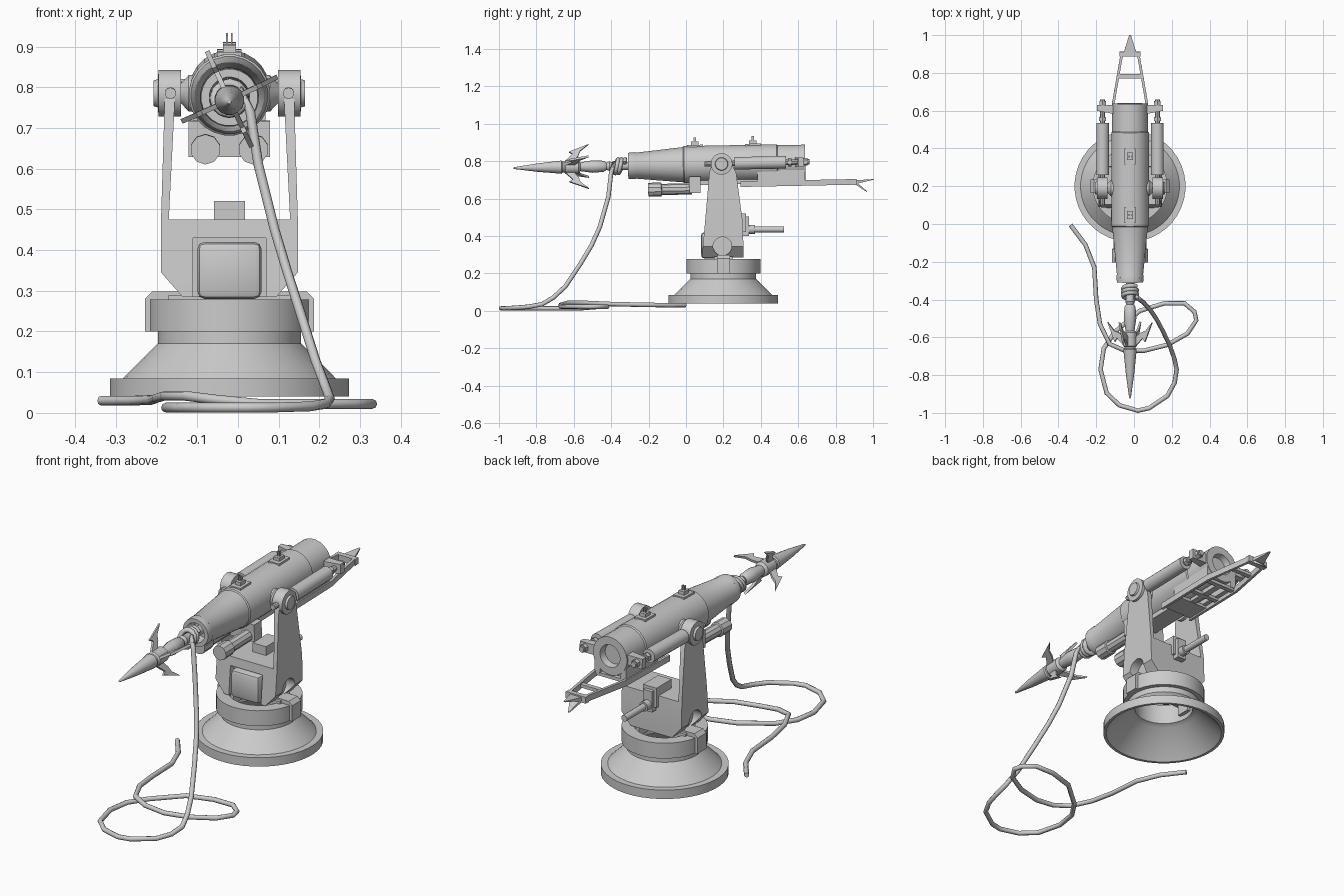
import bpy, bmesh, math
from mathutils import Matrix, Vector

if "Cube" in bpy.data.objects:
    bpy.data.objects.remove(bpy.data.objects["Cube"])

CX = -0.021                      # centre line of the gun
PIV = Vector((0, 0.19, 0.785))   # trunnion pivot
TILT = Matrix.Translation(PIV) @ Matrix.Rotation(0.02, 4, 'X') @ Matrix.Translation(-PIV)


def finish(name, bm, gun=False):
    bmesh.ops.recalc_face_normals(bm, faces=bm.faces)
    if gun:
        bm.transform(TILT)
    bm.transform(Matrix.Translation((CX, 0, 0)))
    me = bpy.data.meshes.new(name)
    bm.to_mesh(me)
    bm.free()
    ob = bpy.data.objects.new(name, me)
    bpy.context.collection.objects.link(ob)
    return ob


def lathe(name, prof, axis, org=(0, 0, 0), seg=16, closed=False, gun=False):
    """prof: (radius, height) pairs turned about an axis"""
    bm = bmesh.new()
    ox, oy, oz = org
    rings = []
    for r, h in prof:
        ring = []
        for i in range(seg if r > 0 else 1):
            a = 2 * math.pi * (i + 0.5) / seg
            c, s = r * math.cos(a), r * math.sin(a)
            p = {'X': (h, c, s), 'Y': (c, h, s), 'Z': (c, s, h)}[axis]
            ring.append(bm.verts.new((p[0] + ox, p[1] + oy, p[2] + oz)))
        rings.append(ring)
    for a, b in zip(rings, rings[1:] + rings[:1] if closed else rings[1:]):
        for i in range(seg):
            j = (i + 1) % seg
            if len(a) == 1:
                bm.faces.new((a[0], b[i], b[j]))
            elif len(b) == 1:
                bm.faces.new((a[i], a[j], b[0]))
            else:
                bm.faces.new((a[i], a[j], b[j], b[i]))
    return finish(name, bm, gun)


def rod(name, r, h0, h1, axis, org, seg=12, gun=False):
    return lathe(name, [(0, h0), (r, h0), (r, h1), (0, h1)], axis, org, seg, gun=gun)


def loft(name, rings, gun=False, bevel=0, mat=None):
    """skin between equal point loops, capped at the ends"""
    bm = bmesh.new()
    vs = [[bm.verts.new(p) for p in ring] for ring in rings]
    n = len(vs[0])
    for a, b in zip(vs, vs[1:]):
        for i in range(n):
            bm.faces.new((a[i], a[(i + 1) % n], b[(i + 1) % n], b[i]))
    bm.faces.new(vs[0])
    bm.faces.new(vs[-1])
    if bevel:
        bmesh.ops.bevel(bm, geom=bm.edges[:], offset=bevel, segments=2, profile=0.5, affect='EDGES')
    if mat:
        bm.transform(mat)
    return finish(name, bm, gun)


def rect(x0, x1, y0, y1, z):
    return [(x0, y0, z), (x1, y0, z), (x1, y1, z), (x0, y1, z)]


def box(name, x0, x1, y0, y1, z0, z1, gun=False, bevel=0):
    return loft(name, [rect(x0, x1, y0, y1, z0), rect(x0, x1, y0, y1, z1)], gun, bevel)


def cut(ob, cutter):
    m = ob.modifiers.new("cut", 'BOOLEAN')
    m.operation, m.object, m.solver = 'DIFFERENCE', cutter, 'EXACT'
    bpy.context.view_layer.objects.active = ob
    bpy.ops.object.modifier_apply(modifier=m.name)
    bpy.data.objects.remove(cutter)


# Hollow flared base with turntable ring
lathe("base", [(.294, .04), (.294, .085), (.262, .085), (.176, .171), (.176, .2), (.198, .2),
               (.198, .278), (.14, .278), (.14, .175), (.165, .165), (.275, .045), (.28, .04)],
      'Z', (0, .2, 0), 40, closed=True)
box("base_crossbar", -.15, .15, .15, .25, .255, .29)
for s in (-1, 1):
    pts = [(.12, .2), (.208, .2), (.208, .28), (.19, .298), (.12, .298)]
    loft("ring_clamp", [[(s * x, y, z) for x, z in pts] for y in (.165, .235)])

# Yoke: one tapered block with the middle and side notches cut away
sec = [(.285, .115, .085, .307), (.345, .168, .09, .307), (.475, .168, .102, .303),
       (.74, .16, .125, .268), (.79, .159, .14, .24)]
yoke = loft("yoke", [rect(-w, w, a, b, z) for z, w, a, b in sec])
cut(yoke, loft("cutter", [rect(-w, w, -.1, .6, z) for z, w in ((.475, .149), (.85, .13))]))
cut(yoke, box("cutter", -.09, .09, .05, .125, .27, .43))
for s in (-1, 1):
    cut(yoke, rod("cutter", .05, .12 * s, .2 * s, 'X', (0, .195, .345), 20))
box("front_housing", -.079, .079, .08, .2, .28, .42, bevel=.018)

# Crank gearbox and handle
box("gearbox", -.038, .038, .2, .32, .42, .52)
box("crank_plate", -.025, .025, .305, .338, .4, .505)
rod("crank_hub", .024, .33, .37, 'Y', (0, 0, .435))
rod("crank_handle", .016, .33, .525, 'Y', (0, 0, .435))

# Gun barrel with recessed breech and bored muzzle
lathe("barrel", [(0, .605), (.05, .605), (.056, .638), (.095, .638), (.095, .49), (.1, .485),
                 (.1, -.01), (.095, -.015), (.07, -.268), (.073, -.275), (.07, -.31),
                 (.05, -.31), (.045, -.25), (0, -.25)], 'Y', (0, 0, .785), 24, gun=True)

# Top sights
for y in (.05, .36):
    box("sight_base", -.03, .03, y - .042, y + .042, .865, .89, True)
    box("sight_block", -.016, .016, y - .02, y + .02, .885, .907, True)
    for s in (-1, 1):
        box("sight_prong", s * .006 - .002, s * .006 + .002, y - .006, y + .006, .9, .93, True)

# Paired side parts
for s in (-1, 1):
    # trunnion drum and axle
    lathe("trunnion", [(0, .05), (.05, .05), (.045, .1), (.025, .119), (.058, .119), (.058, .174),
                       (.035, .176), (.032, .186), (0, .186)] if s > 0 else
          [(0, -.05), (.05, -.05), (.045, -.1), (.025, -.119), (.058, -.119), (.058, -.174),
           (.035, -.176), (.032, -.186), (0, -.186)], 'X', (0, .19, .785), 20)
    # recoil cylinder, its rod and rear bracket
    c = (s * .145, 0, .787)
    rod("recoil_cylinder", .034, .26, .535, 'Y', c, 16, True)
    rod("recoil_rod", .014, .1, .66, 'Y', c, 10, True)
    rod("recoil_nut", .022, .545, .565, 'Y', c, 6, True)
    rod("recoil_end_nut", .02, .63, .65, 'Y', c, 6, True)
    loft("recoil_bracket", [[(s * .07, .58, z), (s * .175, .6, z), (s * .175, .63, z), (s * .07, .63, z)]
                            for z in (.762, .812)], True)
    # under-slung tubes
    t = (s * .059, 0, .655)
    lathe("under_tube", [(0, -.205), (.037, -.205), (.037, -.135), (.03, -.132), (.03, .03), (0, .03)],
          'Y', t, 10, gun=True)
    rod("muzzle_stud", .008, .835, .85, 'Z', (s * .045, -.28, -.015), 8, True)
    # shoulder frame rails converging to the rear
    path = [(.095, .29), (.095, .64), (.05, .9)]
    loft("frame_rail", [[(s * x, y, .66), (s * (x - .014), y, .66), (s * (x - .014), y, .69), (s * x, y, .69)]
                        for x, y in path], True)

# Underside saddle, tray and frame end
box("tube_saddle", -.1, .1, .015, .075, .632, .72, True)
box("under_rail", -.05, .05, .05, .4, .675, .72, True)
box("tray", -.09, .09, .3, .42, .668, .684, True)
for x in (-.088, .058):
    box("breech_support", x, x + .03, .38, .635, .68, .745, True)
box("tray_spine", -.016, .016, .4, .62, .67, .7, True)
for y in (.5, .62, .78):
    w = .09 if y < .7 else .065
    box("tray_bar", -w, w, y - .012, y + .012, .668, .684, True)
box("frame_end", -.056, .056, .885, .91, .658, .69, True)
for z in (.69, .625):
    loft("frame_spike", [[(-w, y, zz), (w, y, zz), (w, y, zz + h), (-w, y, zz + h)]
                         for w, y, zz, h in ((.035, .9, .663, .02), (.004, 1.0 if z > .65 else .965, z - .006, .004))], True)

# Harpoon
AX = (0, 0, .785)
lathe("harpoon", [(0, -.925), (.005, -.918), (.022, -.8), (.036, -.665), (.03, -.66), (.03, -.652),
                  (.037, -.645), (.037, -.575), (.024, -.565), (.034, -.5), (.03, -.44), (.02, -.425),
                  (.026, -.41), (.022, -.4), (.022, -.25), (0, -.25)], 'Y', AX, 16, gun=True)
# Four swept barbs with flukes
barb = [(.03, -.65), (.075, -.605), (.088, -.625), (.13, -.52), (.092, -.565), (.065, -.575), (.03, -.6)]
for k in range(4):
    m = Matrix.Translation(AX) @ Matrix.Rotation(math.radians(-25 - 90 * k), 4, 'Y')
    loft("barb", [[(r, y, z) for r, y in barb] for z in (-.006, .006)], True, mat=m)


def rope(name, pts, r):
    cu = bpy.data.curves.new(name, 'CURVE')
    cu.dimensions, cu.bevel_depth, cu.bevel_resolution, cu.use_fill_caps = '3D', r, 2, True
    sp = cu.splines.new('POLY')
    sp.points.add(len(pts) - 1)
    for p, c in zip(sp.points, pts):
        p.co = (*c, 1)
    ob = bpy.data.objects.new(name, cu)
    bpy.context.collection.objects.link(ob)


# Rope: coil around the shaft, drop to the ground, loops
coil = []
for i in range(37):
    a = i / 36 * 6 * math.pi + .5
    coil.append((CX + .037 * math.cos(a), -.335 - .055 * i / 36 + .012 * math.sin(a), .773 + .037 * math.sin(a)))
drop = [(.03, -.4, .74), (.05, -.415, .61), (.09, -.46, .45), (.12, -.505, .35), (.152, -.565, .25),
        (.19, -.645, .13), (.213, -.71, .07), (.226, -.77, .035)]
ground = [(.215, -.84), (.177, -.91), (.08, -.975), (.02, -.988), (-.077, -.96), (-.145, -.895),
          (-.177, -.77), (-.16, -.66), (-.1, -.57), (.03, -.46), (.16, -.42), (.267, -.42),
          (.32, -.465), (.33, -.51), (.283, -.58), (.177, -.64), (.055, -.67), (-.05, -.67),
          (-.13, -.635), (-.18, -.53), (-.2, -.4), (-.21, -.23), (-.257, -.11), (-.336, -.005)]
height = {0: .022, 1: .016, 17: .032, 18: .042, 19: .042, 20: .036, 21: .032, 22: .03, 23: .03}
flat = [(x, y, height.get(i, .013 if i < 9 else .022)) for i, (x, y) in enumerate(ground)]
rope("rope", coil + drop + flat, .012)

# Smooth round parts, keep hard edges
bpy.ops.object.select_all(action='DESELECT')
for ob in bpy.data.objects:
    if ob.type == 'MESH':
        ob.select_set(True)
        bpy.context.view_layer.objects.active = ob
bpy.ops.object.shade_smooth_by_angle(angle=math.radians(32))
